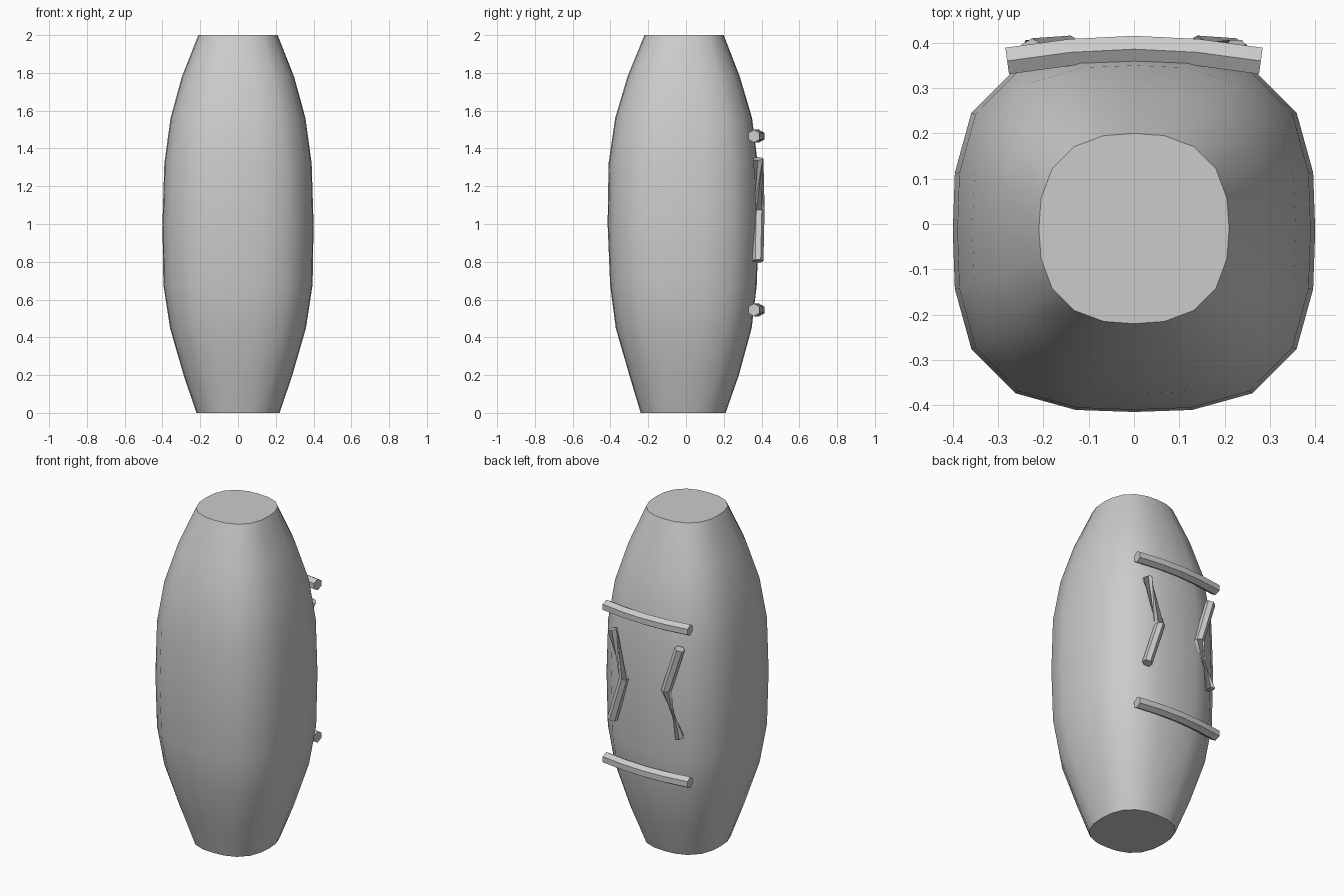
import bpy, bmesh, math
from mathutils import Vector

if "Cube" in bpy.data.objects:
    bpy.data.objects.remove(bpy.data.objects["Cube"])


def loft(name, rings, angle):
    """Skin a list of equal-length rings and close both ends."""
    bm = bmesh.new()
    rows = [[bm.verts.new(p) for p in ring] for ring in rings]
    n = len(rows[0])
    for a, b in zip(rows, rows[1:]):
        for i in range(n):
            j = (i + 1) % n
            bm.faces.new((a[i], a[j], b[j], b[i]))
    bm.faces.new(rows[0][::-1])
    bm.faces.new(rows[-1])
    bmesh.ops.recalc_face_normals(bm, faces=bm.faces)
    mesh = bpy.data.meshes.new(name)
    bm.to_mesh(mesh)
    bm.free()
    ob = bpy.data.objects.new(name, mesh)
    bpy.context.collection.objects.link(ob)
    bpy.ops.object.select_all(action='DESELECT')
    ob.select_set(True)
    bpy.context.view_layer.objects.active = ob
    bpy.ops.object.shade_smooth_by_angle(angle=math.radians(angle))
    return ob


def rounded_square(z, hx, y0, y1, power, sides=20):
    ring = []
    for i in range(sides):
        t = 2 * math.pi * i / sides
        c, s = math.cos(t), math.sin(t)
        r = (abs(c) ** power + abs(s) ** power) ** (-1 / power)
        ring.append((hx * r * c, (y0 + y1) / 2 + (y1 - y0) / 2 * r * s, z))
    return ring


def tube(name, path, radius, twists, sides=6):
    """Low-sided tube; per-point twist turns its rings about the path."""
    pts = [Vector(p) for p in path]
    rings = []
    for i, p in enumerate(pts):
        d = (pts[min(i + 1, len(pts) - 1)] - pts[max(i - 1, 0)]).normalized()
        u = Vector((0, 1, 0))
        u = (u - d * u.dot(d)).normalized()
        v = d.cross(u)
        ring = []
        for k in range(sides):
            a = 2 * math.pi * k / sides + math.radians(twists[i])
            ring.append(p + radius * (u * math.cos(a) + v * math.sin(a)))
        rings.append(ring)
    return loft(name, rings, 50)


# Padded barrel body: z, half width, front y, back y, squareness
profile = [(0.0, 0.22, -0.24, 0.21, 2.5), (0.2, 0.288, -0.30, 0.28, 2.7),
           (0.45, 0.36, -0.372, 0.348, 2.9), (0.68, 0.395, -0.402, 0.375, 3),
           (1.0, 0.40, -0.415, 0.385, 3), (1.32, 0.39, -0.41, 0.38, 3),
           (1.56, 0.357, -0.375, 0.35, 2.9), (1.78, 0.297, -0.31, 0.285, 2.7),
           (2.0, 0.21, -0.22, 0.20, 2.5)]
loft("body", [rounded_square(*p) for p in profile], 60)

# Two curved bars across the back
for label, z in (("lower", 0.545), ("upper", 1.465)):
    tube(label + "_back_bar",
         [(-0.28, 0.36, z), (-0.14, 0.379, z), (0, 0.386, z),
          (0.14, 0.379, z), (0.28, 0.36, z)], 0.034, [30] * 5)

# Bent side handles, each with one twisted, pinched half
for label, s in (("left", -1), ("right", 1)):
    path = [(0.225 * s, 0.381, 0.805), (0.14 * s, 0.387, 1.075), (0.225 * s, 0.381, 1.345)]
    tube(label + "_back_handle", path, 0.029,
         [0, 0, 150] if s > 0 else [150, 0, 0])
